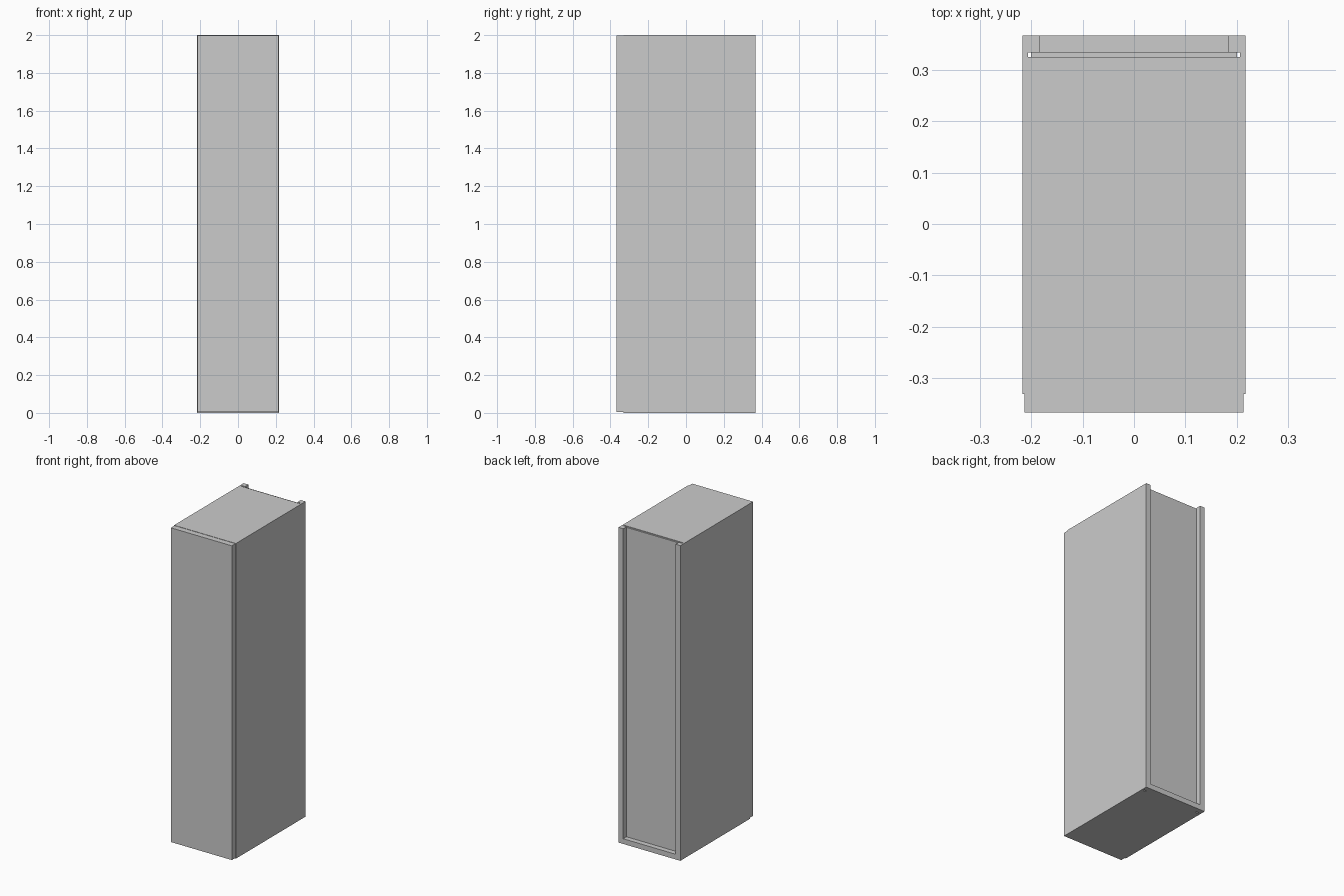
import bpy, bmesh

if "Cube" in bpy.data.objects:
    bpy.data.objects.remove(bpy.data.objects["Cube"])

W, BACK, FRONT, H = 0.217, 0.367, -0.331, 2.0   # carcass extents
T = 0.033                                       # board thickness
INNER = W - T
GROOVE = (0.325, 0.334)                         # groove for the back panel


def add_object(name, bm):
    bmesh.ops.recalc_face_normals(bm, faces=bm.faces)
    mesh = bpy.data.meshes.new(name)
    bm.to_mesh(mesh)
    bm.free()
    obj = bpy.data.objects.new(name, mesh)
    bpy.context.collection.objects.link(obj)
    return obj


def prism(name, outline, z0, z1):
    """Extrude a flat xy outline from z0 to z1."""
    bm = bmesh.new()
    face = bm.faces.new([bm.verts.new((x, y, z0)) for x, y in outline])
    top = bmesh.ops.extrude_face_region(bm, geom=[face])["geom"]
    verts = [g for g in top if isinstance(g, bmesh.types.BMVert)]
    bmesh.ops.translate(bm, verts=verts, vec=(0, 0, z1 - z0))
    return add_object(name, bm)


def board(name, half_x, y0, y1, z0, z1):
    outline = [(-half_x, y0), (half_x, y0), (half_x, y1), (-half_x, y1)]
    return prism(name, outline, z0, z1)


# Full-height side boards with a routed groove for the back panel
g0, g1 = GROOVE
side = [(INNER, FRONT), (W, FRONT), (W, BACK), (INNER, BACK),
        (INNER, g1), (0.206, g1), (0.206, g0), (INNER, g0)]
prism("right_side", side, 0, H)
prism("left_side", [(-x, y) for x, y in side], 0, H)

# Bottom runs the full depth, top stops at the back panel
board("bottom_board", INNER, FRONT, BACK, 0, T)
board("top_board", INNER, FRONT, g0, H - T, H)

# Thin back panel sliding in the grooves
board("back_panel", 0.2, g0, g1, T, H - 0.004)

# Door overlaying the front with a small reveal
board("door", 0.2135, -0.367, FRONT, 0.004, H - 0.002)
